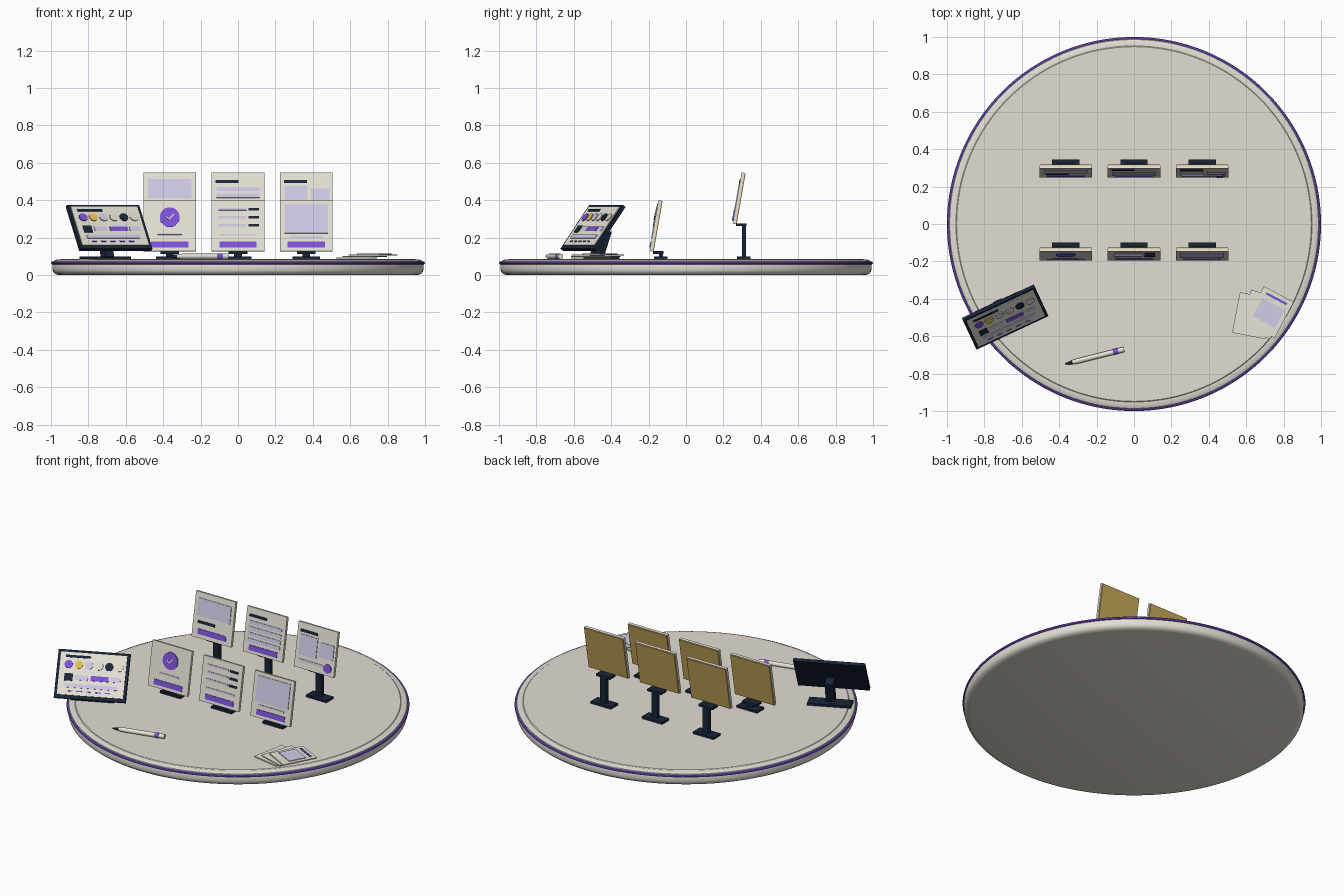
import bpy, bmesh, math
from mathutils import Matrix, Vector

if "Cube" in bpy.data.objects:
    bpy.data.objects.remove(bpy.data.objects["Cube"])


def colour(name, r, g, b):
    lin = [(c / 255) ** 2.2 for c in (r, g, b)] + [1]
    m = bpy.data.materials.new(name)
    m.use_nodes = True
    m.diffuse_color = lin
    m.node_tree.nodes["Principled BSDF"].inputs["Base Color"].default_value = lin
    return m


STONE = colour("warm stone", 226, 220, 210)
CREAM = colour("cream", 232, 229, 216)
LILAC = colour("pale lilac", 212, 206, 234)
PURPLE = colour("purple", 126, 84, 220)
NAVY = colour("dark navy", 30, 41, 59)
TAN = colour("tan backing", 200, 168, 92)
GOLD = colour("gold", 232, 196, 92)


def move(x, y, z):
    return Matrix.Translation((x, y, z))


def turn(degrees, axis):
    return Matrix.Rotation(math.radians(degrees), 4, axis)


def finish(name, bm, mat, frame, smooth=False):
    bmesh.ops.recalc_face_normals(bm, faces=bm.faces)
    me = bpy.data.meshes.new(name)
    bm.to_mesh(me)
    bm.free()
    me.materials.append(mat)
    if smooth:
        me.shade_smooth()
        me.set_sharp_from_angle(angle=math.radians(35))
    ob = bpy.data.objects.new(name, me)
    ob.matrix_world = frame
    bpy.context.collection.objects.link(ob)
    return ob


def box(name, size, mat, frame):
    bm = bmesh.new()
    bmesh.ops.create_cube(bm, size=1)
    bmesh.ops.scale(bm, vec=Vector(size), verts=bm.verts)
    return finish(name, bm, mat, frame)


def rod(name, r1, r2, length, mat, frame, sides=24):
    bm = bmesh.new()
    bmesh.ops.create_cone(bm, cap_ends=True, segments=sides,
                          radius1=r1, radius2=r2, depth=length)
    return finish(name, bm, mat, frame, True)


def lathe(name, profile, mat, steps=128, closed=False):
    bm = bmesh.new()
    vs = [bm.verts.new((r, 0, z)) for r, z in profile]
    edges = [bm.edges.new(p) for p in zip(vs, vs[1:])]
    if closed:
        edges.append(bm.edges.new((vs[-1], vs[0])))
    bmesh.ops.spin(bm, geom=vs + edges, cent=(0, 0, 0), axis=(0, 0, 1),
                   angle=2 * math.pi, steps=steps)
    bmesh.ops.remove_doubles(bm, verts=bm.verts, dist=0.0001)
    return finish(name, bm, mat, Matrix(), True)


# Thin details on a panel: u across, v up, front surface at local y = 0
def bar(name, panel, u, v, w, h, mat, lift=0.0, angle=0):
    box(name, (w, 0.005, h), mat, panel @ move(u, -0.0015 - lift, v) @ turn(angle, 'Y'))


def dot(name, panel, u, v, r, mat):
    rod(name, r, r, 0.007, mat, panel @ move(u, -0.0025, v) @ turn(90, 'X'), 32)


# Round table top with stepped surface and a purple edge band
lathe("table_disc", [(0, 0), (0.955, 0), (0.975, 0.005), (0.988, 0.016), (0.992, 0.03),
                     (0.992, 0.066), (0.986, 0.076), (0.97, 0.083), (0.952, 0.083),
                     (0.948, 0.086), (0, 0.086)], STONE)
ring = [i * math.pi / 4 for i in range(8)]
lathe("edge_band", [(0.991 + 0.009 * math.cos(a), 0.065 + 0.008 * math.sin(a)) for a in ring],
      PURPLE, closed=True)
TOP = 0.086


# Upright card on a stand; returns its front surface frame
def card(name, x, y, z):
    panel = move(x, y, z) @ turn(-10, 'X') @ move(0, -0.011, 0)
    box(name + "_card", (0.282, 0.016, 0.278), CREAM, panel @ move(0, 0.008, 0))
    box(name + "_backing", (0.276, 0.006, 0.272), TAN, panel @ move(0, 0.019, 0))
    low = z - 0.138
    box(name + "_foot", (0.145, 0.072, 0.014), NAVY, move(x, y + 0.026, TOP + 0.007))
    box(name + "_post", (0.042, 0.022, low - TOP), NAVY, move(x, y + 0.026, (low + TOP) / 2))
    box(name + "_bracket", (0.1, 0.055, 0.014), NAVY, move(x, y + 0.012, low - 0.004))
    return panel


def button(name, panel, v=-0.104):
    bar(name + "_button", panel, 0, v, 0.2, 0.032, PURPLE)


def title(name, panel, u=-0.058, v=0.09):
    bar(name + "_title", panel, u, v, 0.122, 0.016, NAVY)


STEP = 0.365
FRONT_Y, FRONT_Z, BACK_Y, BACK_Z = -0.16, 0.2625, 0.284, 0.41

# Front row: approval card, list card, picture card
p = card("approval", -STEP, FRONT_Y, FRONT_Z)
dot("approval_disc", p, 0, 0.045, 0.053, PURPLE)
bar("tick_short", p, -0.013, 0.04, 0.022, 0.006, CREAM, 0.004, 45)
bar("tick_long", p, 0.008, 0.047, 0.042, 0.006, CREAM, 0.004, -45)
bar("approval_line", p, 0, -0.045, 0.13, 0.01, LILAC)
button("approval", p)

p = card("list", 0, FRONT_Y, FRONT_Z)
for i in range(3):
    v = 0.089 - i * 0.044
    bar("list_row", p, -0.03, v, 0.15, 0.012, LILAC)
    bar("list_tag", p, 0.083, v, 0.056, 0.014, NAVY)
bar("list_line", p, 0, -0.05, 0.2, 0.01, LILAC)
button("list", p)

p = card("picture", STEP, FRONT_Y, FRONT_Z)
bar("picture_area", p, 0, 0.037, 0.234, 0.158, LILAC)
bar("picture_line", p, 0, -0.062, 0.18, 0.01, LILAC)
button("picture", p)

# Back row: banner card, form card, column card
p = card("banner", -STEP, BACK_Y, BACK_Z)
bar("banner_area", p, 0, 0.05, 0.234, 0.106, LILAC)
title("banner", p, -0.045, -0.04)
button("banner", p, -0.098)

p = card("form", 0, BACK_Y, BACK_Z)
title("form", p)
for i in range(4):
    bar("form_field", p, 0, 0.048 - i * 0.036, 0.23, 0.022, LILAC)
button("form", p)

p = card("column", STEP, BACK_Y, BACK_Z)
title("column", p)
bar("column_left", p, -0.055, 0.005, 0.125, 0.125, LILAC)
bar("column_right", p, 0.075, 0.005, 0.1, 0.09, LILAC)
bar("column_line", p, -0.02, -0.09, 0.18, 0.016, LILAC)
dot("column_dot", p, 0.093, -0.095, 0.027, PURPLE)

# Display tilted back on a foot and neck, turned toward the middle
spot = move(-0.689, -0.4975, 0) @ turn(25, 'Z')
tilt = spot @ move(0, 0, 0.2525) @ turn(-36, 'X')
box("display_body", (0.425, 0.02, 0.29), NAVY, tilt)
box("display_foot", (0.26, 0.09, 0.014), NAVY, spot @ move(0, 0.05, TOP + 0.007))
box("display_neck", (0.05, 0.06, 0.16), NAVY, spot @ move(0, 0.045, 0.165) @ turn(-19, 'X'))
glass = tilt @ move(0, -0.0105, 0)
bar("display_screen", glass, 0, 0.003, 0.392, 0.255, CREAM)
p = glass @ move(0, -0.0035, 0)
bar("display_title", p, -0.091, 0.106, 0.146, 0.014, NAVY)
for i, mat in enumerate([PURPLE, GOLD, LILAC, STONE, NAVY, STONE]):
    dot("display_swatch", p, -0.143 + i * 0.06, 0.058, 0.024, mat)
bar("display_tile", p, -0.137, -0.018, 0.05, 0.044, NAVY)
bar("display_chip", p, -0.06, -0.018, 0.075, 0.03, LILAC)
bar("display_chip_active", p, 0.047, -0.018, 0.105, 0.03, PURPLE)
bar("display_chip", p, 0.14, -0.018, 0.06, 0.03, LILAC)
bar("display_strip", p, 0.0, -0.068, 0.31, 0.024, LILAC)
for i in range(5):
    bar("display_dash", p, -0.12 + i * 0.055, -0.1, 0.03, 0.006, PURPLE)

# Fanned paper sheets
for i, (x, y, a) in enumerate([(0.634, -0.49, -11), (0.678, -0.483, -18), (0.723, -0.472, -28)]):
    sheet = move(x, y, TOP + 0.005 + i * 0.008) @ turn(a, 'Z')
    box("paper_sheet", (0.18, 0.22, 0.007), CREAM, sheet)
flat = sheet @ move(0, 0, 0.0035) @ turn(-90, 'X')
bar("paper_heading", flat, 0, 0.082, 0.125, 0.012, PURPLE)
bar("paper_block", flat, 0, -0.005, 0.135, 0.11, LILAC)

# Pen lying on the table, built along its own length from the tip
pen = move(-0.368, -0.749, TOP + 0.014) @ turn(14, 'Z') @ turn(90, 'Y')
rod("pen_tip", 0.003, 0.011, 0.04, NAVY, pen @ move(0, 0, 0.02))
rod("pen_body", 0.011, 0.014, 0.03, CREAM, pen @ move(0, 0, 0.055))
rod("pen_barrel", 0.014, 0.014, 0.255, CREAM, pen @ move(0, 0, 0.1975))
rod("pen_band", 0.0155, 0.0155, 0.028, PURPLE, pen @ move(0, 0, 0.278))
